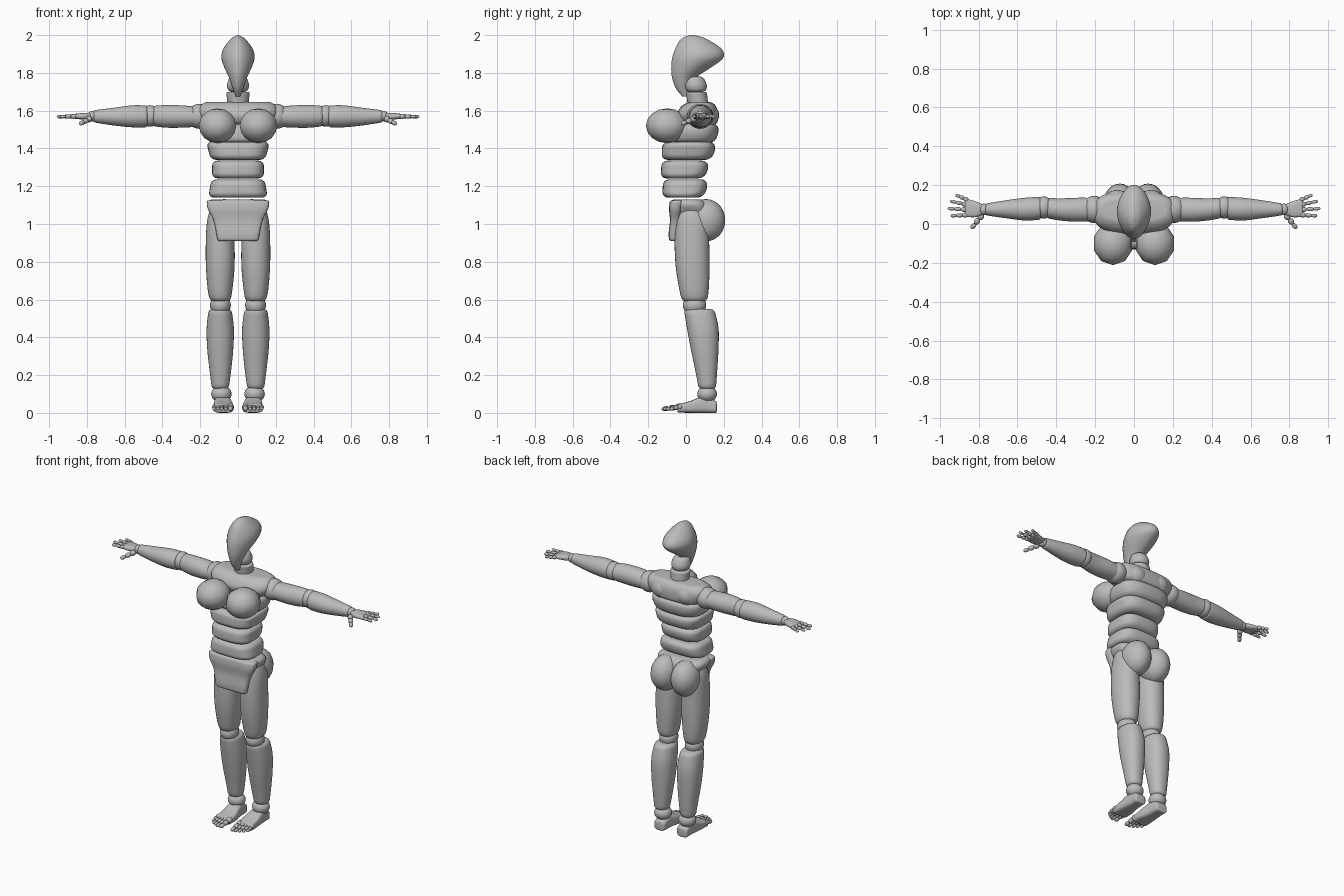
import bpy, bmesh, math
from mathutils import Vector

cube = bpy.data.objects.get("Cube")
if cube:
    bpy.data.objects.remove(cube)

grey = bpy.data.materials.new("mannequin grey")
grey.use_nodes = True
grey.diffuse_color = (0.5, 0.5, 0.5, 1)
grey.node_tree.nodes["Principled BSDF"].inputs["Base Color"].default_value = (0.5, 0.5, 0.5, 1)


def finish(name, bm, mirror, angle=45):
    bmesh.ops.recalc_face_normals(bm, faces=bm.faces)
    mesh = bpy.data.meshes.new(name)
    bm.to_mesh(mesh)
    bm.free()
    mesh.materials.append(grey)
    ob = bpy.data.objects.new(name, mesh)
    bpy.context.collection.objects.link(ob)
    bpy.ops.object.select_all(action='DESELECT')
    ob.select_set(True)
    bpy.context.view_layer.objects.active = ob
    bpy.ops.object.shade_smooth_by_angle(angle=math.radians(angle))
    if mirror:
        mod = ob.modifiers.new("Mirror", 'MIRROR')
        mod.use_mirror_merge = False
    return ob


def sample(secs, t):
    """Smooth interpolation of the section values at position t."""
    i = 0
    while i < len(secs) - 2 and t > secs[i + 1][0]:
        i += 1
    a, b = secs[i], secs[i + 1]
    before, after = secs[max(i - 1, 0)], secs[min(i + 2, len(secs) - 1)]
    h = b[0] - a[0]
    u = (t - a[0]) / h
    out = []
    for k in range(1, 5):
        m0 = (b[k] - before[k]) / (b[0] - before[0]) * h
        m1 = (after[k] - a[k]) / (after[0] - a[0]) * h
        out.append((2*u**3 - 3*u*u + 1) * a[k] + (u**3 - 2*u*u + u) * m0
                   + (3*u*u - 2*u**3) * b[k] + (u**3 - u*u) * m1)
    return out


def loft(name, secs, axis='z', power=2.0, soft=0.0, mirror=False, steps=22, sides=32):
    """Skin over sections (position, low a, high a, low b, high b) along an axis."""
    bm = bmesh.new()
    rings = []
    start, end = secs[0][0], secs[-1][0]
    for s in range(steps + 1):
        t = start + (end - start) * (1 - math.cos(math.pi * s / steps)) / 2
        a0, a1, b0, b1 = sample(secs, t)
        d = min(t - start, end - t, soft)
        shrink = soft - math.sqrt(max(soft**2 - (soft - d)**2, 0))
        ra = max((a1 - a0) / 2 - shrink, 0.002)
        rb = max((b1 - b0) / 2 - shrink, 0.002)
        ring = []
        for k in range(sides):
            c, q = math.cos(2*math.pi*k/sides), math.sin(2*math.pi*k/sides)
            a = (a0 + a1) / 2 + ra * math.copysign(abs(c)**(2/power), c)
            b = (b0 + b1) / 2 + rb * math.copysign(abs(q)**(2/power), q)
            co = {'z': (a, b, t), 'x': (t, a, b), 'y': (a, t, b)}[axis]
            ring.append(bm.verts.new(co))
        rings.append(ring)
    for r0, r1 in zip(rings, rings[1:]):
        for k in range(sides):
            j = (k + 1) % sides
            bm.faces.new((r0[k], r0[j], r1[j], r1[k]))
    bm.faces.new(rings[0])
    bm.faces.new(rings[-1])
    return finish(name, bm, mirror)


def ball(name, center, radii, mirror=True, u=24, v=14, angle=60):
    bm = bmesh.new()
    bmesh.ops.create_uvsphere(bm, u_segments=u, v_segments=v, radius=1)
    for vert in bm.verts:
        vert.co = Vector(center) + vert.co * Vector(radii)
    return finish(name, bm, mirror, angle)


def digit(name, start, end, radius, joints=3):
    """Tapered bean segments in a row, as fingers and toes."""
    start, end = Vector(start), Vector(end)
    bm = bmesh.new()
    step = (end - start) / joints
    turn = step.to_track_quat('Z', 'Y')
    for j in range(joints):
        r = radius * (1 - 0.14 * j)
        made = bmesh.ops.create_uvsphere(bm, u_segments=12, v_segments=8, radius=1)
        for vert in made["verts"]:
            co = vert.co.copy()
            z = math.copysign(abs(co.z)**0.8, co.z) * step.length * 0.56
            vert.co = start + step * (j + 0.5) + turn @ Vector((co.x * r, co.y * r, z))
    return finish(name, bm, True, 60)


# Head and neck
loft("head", [(1.675, -.012, .012, -.02, .015), (1.72, -.028, .028, -.055, .02),
              (1.78, -.05, .05, -.075, .06), (1.83, -.073, .073, -.078, .135),
              (1.88, -.088, .088, -.073, .198), (1.925, -.079, .079, -.058, .19),
              (1.965, -.052, .052, -.038, .135), (1.988, -.028, .028, -.012, .09),
              (2.0, -.004, .004, .02, .045)], power=1.8, steps=32)
loft("upper_neck", [(1.70, -.05, .05, 0, .105), (1.735, -.058, .058, -.012, .11),
                    (1.78, -.045, .045, 0, .09)], soft=.015)
loft("lower_neck", [(1.62, -.055, .055, .01, .12), (1.70, -.062, .062, 0, .11)], soft=.01)

# Chest and back
loft("upper_chest", [(1.525, -.17, .17, -.03, .165), (1.57, -.205, .205, -.05, .17),
                     (1.61, -.21, .21, -.035, .165), (1.645, -.185, .185, 0, .145)],
     power=2.8, soft=.02)
loft("lower_chest", [(1.43, -.155, .155, -.09, .15), (1.48, -.175, .175, -.09, .17),
                     (1.53, -.175, .175, -.07, .17)], power=2.8, soft=.025)
ball("breast", (.108, -.1, 1.52), (.104, .112, .092), u=10, v=8, angle=80)
ball("shoulder_blade", (.085, .11, 1.575), (.075, .065, .065))

# Waist segments
for name, low, high, wide, narrow, front, back in (
        ("rib_segment", 1.34, 1.435, .168, .145, -.128, .152),
        ("waist_segment", 1.242, 1.335, .137, .137, -.132, .115),
        ("belly_segment", 1.14, 1.236, .142, .157, -.124, .11)):
    loft(name, [(low, -narrow, narrow, front, back - .02),
                ((low + high) / 2, -(wide + narrow) / 2, (wide + narrow) / 2, front, back),
                (high, -wide, wide, front + .005, back)], power=3.2, soft=.028)

# Pelvis
loft("pelvis", [(.97, -.10, .10, -.07, .12), (1.04, -.13, .13, -.08, .14),
                (1.10, -.163, .163, -.085, .12), (1.13, -.155, .155, -.08, .10)],
     power=2.8, soft=.02)
loft("pelvis_front", [(.91, -.108, .108, -.09, -.035), (.95, -.115, .115, -.092, -.03),
                      (1.02, -.13, .13, -.085, -.03), (1.08, -.16, .16, -.09, -.02),
                      (1.125, -.167, .167, -.085, -.01)], power=4, soft=.012)
ball("buttock", (.073, .105, 1.02), (.085, .103, .112))

# Arms
ball("shoulder", (.205, .075, 1.57), (.065, .07, .066))
loft("upper_arm", [(.21, .015, .135, 1.515, 1.62), (.30, .012, .135, 1.51, 1.628),
                   (.38, .018, .132, 1.51, 1.63), (.45, .03, .135, 1.518, 1.625)],
     'x', soft=.012, mirror=True)
ball("elbow", (.465, .085, 1.572), (.05, .057, .057))
loft("forearm", [(.48, .022, .14, 1.512, 1.628), (.56, .018, .135, 1.512, 1.628),
                 (.66, .03, .122, 1.522, 1.615), (.765, .045, .105, 1.538, 1.602)],
     'x', soft=.01, mirror=True)
ball("wrist", (.772, .075, 1.57), (.026, .03, .028))

# Hands
loft("palm", [(.775, .05, .10, 1.555, 1.588), (.82, .035, .118, 1.553, 1.588),
              (.87, .038, .132, 1.558, 1.582)], 'x', power=2.8, soft=.008, mirror=True)
for name, y0, tip_x, tip_y in (("index_finger", .047, .942, .042), ("middle_finger", .073, .958, .080),
                               ("ring_finger", .098, .945, .118), ("little_finger", .122, .918, .150)):
    digit(name, (.855, y0, 1.57), (tip_x, tip_y, 1.568), .0125)
digit("thumb", (.78, .05, 1.56), (.836, -.022, 1.53), .017)

# Legs
loft("thigh", [(.59, .04, .148, -.02, .112), (.65, .03, .16, -.035, .12),
               (.78, .018, .17, -.055, .125), (.92, .02, .17, -.06, .122),
               (1.02, .035, .163, -.05, .115), (1.09, .055, .145, -.025, .07)],
     soft=.02, mirror=True, power=2.2)
ball("knee", (.093, .045, .57), (.055, .062, .055))
loft("shin", [(.125, .05, .138, .068, .158), (.22, .037, .15, .05, .165),
              (.34, .025, .163, .025, .172), (.45, .022, .166, .005, .172),
              (.55, .034, .155, -.012, .15)], soft=.02, mirror=True, power=2.2)
ball("ankle", (.088, .112, .10), (.054, .052, .045))

# Feet
loft("foot", [(-.045, .025, .132, .002, .045), (.02, .025, .13, 0, .062),
              (.08, .036, .126, 0, .085), (.12, .04, .122, 0, .08),
              (.163, .045, .12, 0, .06)], 'y', power=3.5, soft=.008, mirror=True)
for name, x, tip_y, r in (("big_toe", .038, -.125, .018), ("second_toe", .063, -.128, .014),
                          ("middle_toe", .085, -.118, .014), ("fourth_toe", .105, -.105, .013),
                          ("little_toe", .124, -.085, .013)):
    digit(name, (x, -.02, .034), (x + .002, tip_y, .02), r)
